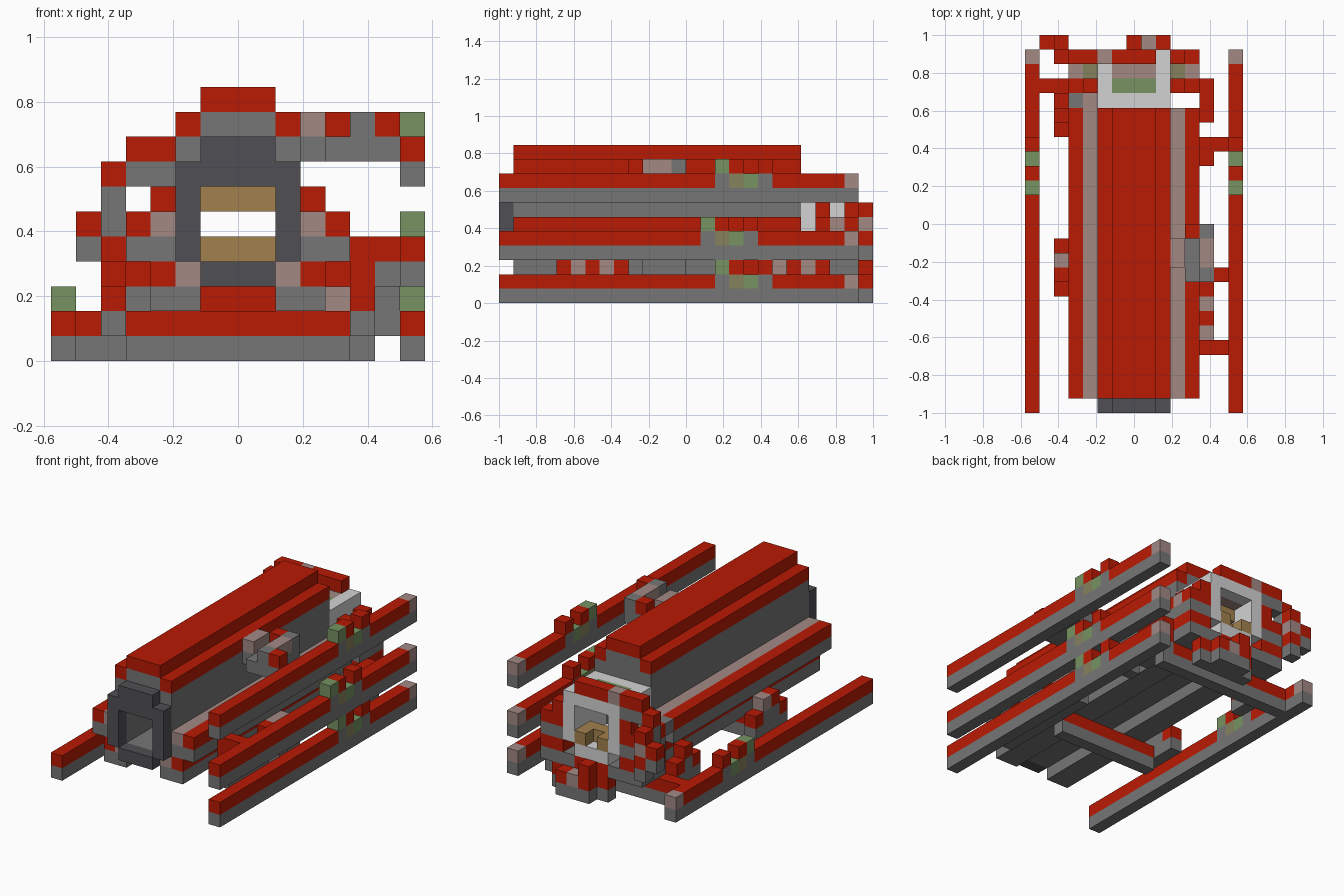
import bpy
import bmesh

if "Cube" in bpy.data.objects:
    bpy.data.objects.remove(bpy.data.objects["Cube"], do_unlink=True)

UNIT = 2 / 26
WIDE = 15


def paint(name, r, g, b):
    mat = bpy.data.materials.new(name)
    mat.use_nodes = True
    mat.diffuse_color = (r, g, b, 1)
    mat.node_tree.nodes["Principled BSDF"].inputs["Base Color"].default_value = (r, g, b, 1)
    return mat


red = paint("red", .49, .01, .001)
grey = paint("mid grey", .18, .18, .18)
dark = paint("dark grey", .08, .078, .088)
light = paint("light grey", .65, .65, .65)
green = paint("sage green", .18, .29, .12)
olive = paint("olive", .24, .22, .11)
tan = paint("tan", .36, .22, .077)
pink = paint("dusty pink", .36, .25, .23)


def span(v):
    return v if isinstance(v, tuple) else (v, v)


def box(name, mat, x, y, z):
    """Block filling the given inclusive cell ranges of the grid."""
    bounds = [span(x), span(y), span(z)]
    origin = (-WIDE / 2, -13, 0)
    bm = bmesh.new()
    bmesh.ops.create_cube(bm, size=1)
    for v in bm.verts:
        for a, (lo, hi) in enumerate(bounds):
            v.co[a] = (origin[a] + (lo if v.co[a] < 0 else hi + 1)) * UNIT
    mesh = bpy.data.meshes.new(name)
    bm.to_mesh(mesh)
    bm.free()
    mesh.materials.append(mat)
    obj = bpy.data.objects.new(name, mesh)
    bpy.context.collection.objects.link(obj)


def pair(name, mat, x, y, z):
    """The block and its mirror image across the centre."""
    lo, hi = span(x)
    box(name + "_right", mat, x, y, z)
    box(name + "_left", mat, (WIDE - 1 - hi, WIDE - 1 - lo), y, z)


# Long side rails with a small knob group on each
def rail(name, x, z, s):
    box(name + "_base", grey, x, (0, 24), z)
    cap = z + 1
    box(name + "_front_cap", red, x, (0, s - 1), cap)
    box(name + "_rear_cap", red, x, (s + 4, 23), cap)
    box(name + "_end", pink, x, 24, cap)
    for step, mat in enumerate((grey, olive, green, grey)):
        box(name + "_socket", mat, x, s + step, cap)
    box(name + "_knob_front", green, x, s, cap + 1)
    for step in (1, 3):
        box(name + "_knob", red, x, s + step, cap + 1)


rail("right_rail", 0, 0, 15)
rail("left_lower_rail", 14, 0, 15)
rail("left_middle_rail", 14, 3, 14)
rail("left_upper_rail", 14, 7, 15)

# Hull tube with stepped shells
body = (1, 20)
box("roof", red, (6, 8), body, 10)
box("roof_core", grey, (6, 8), body, (8, 9))
pair("shoulder", red, 5, body, 9)
pair("hull_wall", grey, 5, body, (4, 8))
box("hull_floor", grey, (6, 8), body, 3)
pair("wing_cap", red, 3, body, 5)
pair("wing_ledge", pink, 4, body, 5)
pair("wing_base", grey, (3, 4), body, 4)
pair("nacelle_cap", red, 4, body, 3)
pair("nacelle_ledge", pink, 5, body, 3)
pair("nacelle_base", grey, (4, 5), body, 2)


# Rings round the tube at nose and tail
def ring(name, mat, y, top):
    pair(name + "_side", mat, 5, y, (4, 7))
    box(name + "_top", top, (6, 8), y, 7)
    box(name + "_bottom", mat, (6, 8), y, 3)


ring("nose_ring", dark, 0, dark)
box("nose_brow", dark, (6, 8), 0, 8)
ring("tail_neck", light, 21, light)
ring("tail_band", light, 22, green)
ring("tail_collar", light, 23, pink)
ring("tail_ring", light, 24, light)
box("tail_insert_top", tan, (6, 8), 22, 6)
box("tail_insert_floor", tan, (6, 8), 23, 4)
pair("tail_insert_lug", tan, 6, 24, 4)

# Tail crest and stepped arc on the right
box("crest", red, (6, 8), 24, 8)
box("crest_mark", pink, 5, 24, 8)
box("crest_wing", red, (3, 4), 24, 8)
box("crest_wing_base", grey, (3, 4), 24, 7)
box("arc_upper", red, 2, 24, 7)
box("arc_upper_base", grey, 2, 24, (5, 6))
box("arc_rear", red, 2, 25, 6)
box("arc_rear_base", pink, 2, 25, 5)
box("arc_tip", red, 1, 25, 5)
box("arc_tip_base", grey, 1, 25, 4)
box("arc_knee", red, 2, (24, 25), 4)
box("arc_knee_base", grey, 2, 25, 3)

# Tail flanges beside the rings
for y in (22, 24):
    pair("flange", red, 4, y, (5, 6))
    pair("flange_edge", red, 3, y, 5)
pair("flange_mid", olive, 4, 23, 5)
pair("flange_mid_edge", pink, 3, 23, 5)
pair("flange_base", grey, (3, 4), (22, 24), 4)
pair("flange_skirt", red, (3, 4), (22, 24), 3)
pair("tail_foot", grey, (3, 5), (22, 24), 2)
box("neck_block", pink, 4, 21, 5)
box("neck_block_edge", grey, 3, 21, 5)
box("left_fin", red, 12, (20, 22), 3)
for y in (20, 21, 22):
    box("left_fin_band", pink if y % 2 else red, 12, y, 2)
box("left_fin_base", grey, 12, (20, 22), 1)
box("left_fin_root", pink, 11, 19, 2)


# Rounded pods on the right flank, two tall middle cells between low ends
def pod(name, y, mid, last):
    box(name + "_front", red, 2, y, 2)
    for cell, mat in enumerate(mid, y + 1):
        box(name + "_cap", mat, 2, cell, 3)
        box(name + "_body", grey, 2, cell, 2)
    box(name + "_rear", red, 2, last, 2)
    box(name + "_base", grey, 2, (y, last), 1)


pod("side_pod", 8, (red, pink), 11)
pod("tail_pod", 19, (red,), 21)

# Cross beams underneath
box("front_beam", red, (3, 11), 9, 1)
box("front_beam_base", grey, (3, 11), 9, 0)
box("rear_beam", red, (1, 11), 22, 1)
box("rear_beam_base", grey, (1, 12), 22, 0)
box("stern_step", red, (6, 10), 24, 1)
box("stern_step_base", grey, (6, 10), 24, 0)
for x, mat in ((7, red), (8, pink), (9, red)):
    box("stern_lip", mat, x, 25, 1)
box("stern_lip_base", grey, (7, 9), 25, 0)
box("stern_block", red, (6, 8), 24, 2)
box("stern_block_lip", red, 7, 25, 2)


# Upper strut cluster reaching the left upper rail
def stud(name, mat, x, y):
    box(name, mat, x, y, 9)
    box(name + "_base", grey, x, y, 8)


stud("upper_strut_inner", pink, 10, (10, 11))
stud("upper_strut_back", red, 11, 12)
stud("upper_strut_outer", pink, 12, (10, 11))
stud("upper_strut_front", grey, 12, 9)
stud("upper_strut_corner", grey, 12, 12)
stud("upper_strut_tip", red, 13, 9)
box("upper_strut_core", grey, 11, (9, 11), 8)

# Middle and lower struts on the left
box("middle_strut", red, (12, 13), 4, 4)
box("middle_strut_base", grey, 13, 4, 3)
box("middle_strut_foot", red, 12, 4, 3)
for y in range(4, 9):
    box("lower_strut_cap", pink if y % 2 else red, 12, y, 2)
box("lower_strut_base", grey, 12, (4, 8), 1)
box("lower_strut_body", grey, 12, (9, 12), (1, 2))
box("lower_strut_mark", pink, 12, (10, 11), 3)
box("lower_strut_link", grey, 13, 9, (1, 2))
box("lower_strut_link_cap", red, (12, 13), 9, 3)
box("rear_strut", red, (12, 13), 18, 2)
box("rear_strut_base", grey, (12, 13), 18, 1)
box("rear_strut_block", red, 12, 17, 2)
